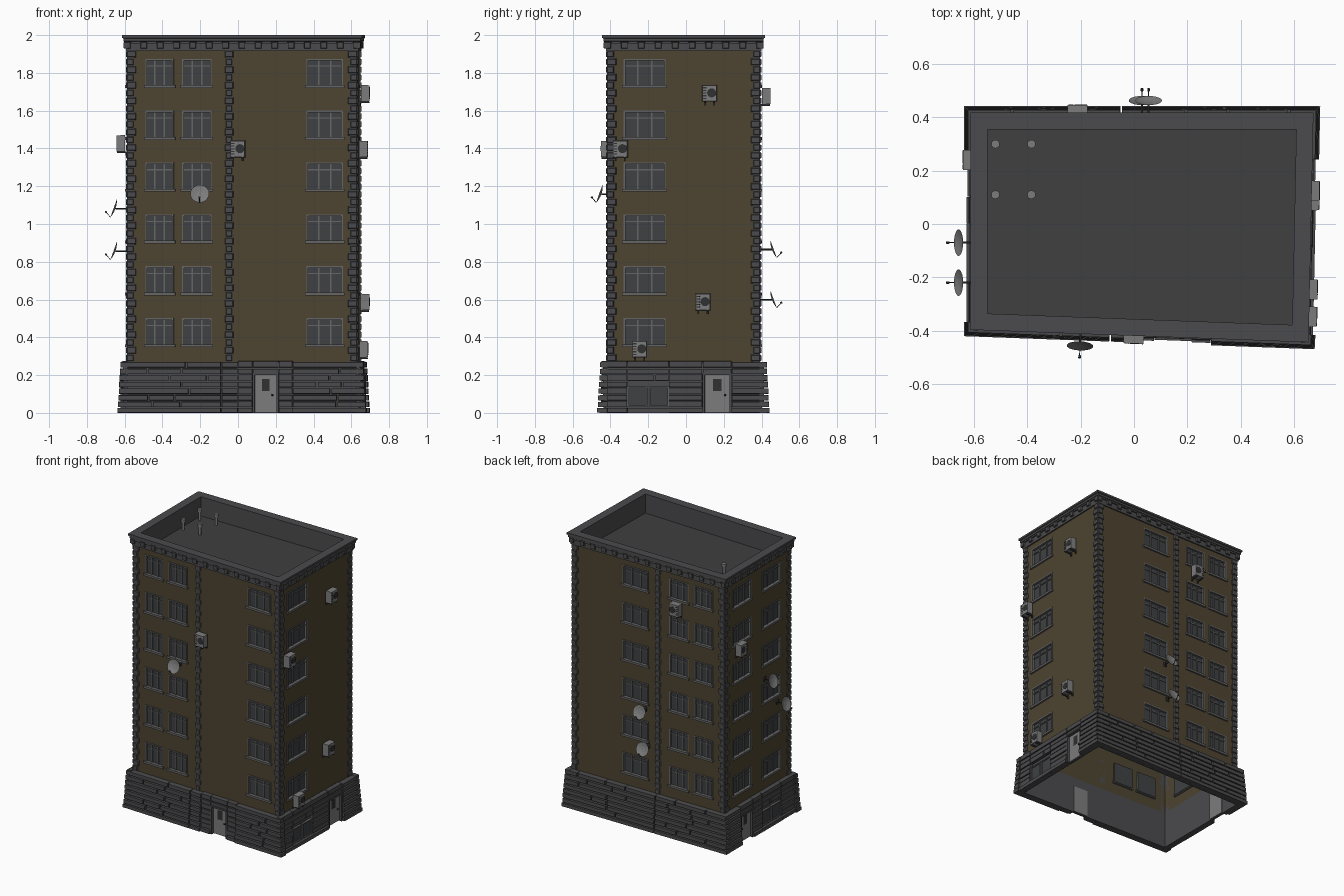
import bpy, bmesh, math, random
from mathutils import Vector, Matrix

if "Cube" in bpy.data.objects:
    bpy.data.objects.remove(bpy.data.objects["Cube"])

random.seed(4)
COL = {"wall": (.075, .058, .03), "stone": (.07, .07, .074), "frame": (.13, .13, .13),
       "glass": (.05, .052, .055), "roof": (.05, .05, .05), "metal": (.2, .2, .2), "dark": (.03, .03, .03)}
MATS = {}
for k, c in COL.items():
    MATS[k] = bpy.data.materials.new(k)
    MATS[k].diffuse_color = (*c, 1)

PARTS = {}
def part(name, mat):
    return PARTS.setdefault(name, (bmesh.new(), mat))[0]

# Slightly skewed footprint: front-left, front-right, back-right, back-left
C = [Vector(p) for p in ((-.585, -.37, 0), (.628, -.415, 0), (.645, .39, 0), (-.585, .39, 0))]
FRONT, RIGHT, BACK, LEFT = range(4)
UP = Vector((0, 0, 1))
DIR = [(C[(i + 1) % 4] - C[i]).normalized() for i in range(4)]
NRM = [d.cross(UP) for d in DIR]
Z0, Z1 = .27, 1.92

def ends(s):
    a = s % 2
    return sorted((C[s][a], C[(s + 1) % 4][a]))

def P(s, t, z, d):
    """Point on facade s at world x (or y) t, height z, distance d outward."""
    a, p, q = s % 2, C[s], C[(s + 1) % 4]
    r = p + (q - p) * ((t - p[a]) / (q[a] - p[a])) + NRM[s] * d
    r.z = z
    return r

def corner(i, d, z):
    n1, n2 = NRM[i - 1], NRM[i]
    r = C[i] + (n1 + n2) * (d / (1 + n1.dot(n2)))
    r.z = z
    return r

def box(bm, s, t0, t1, z0, z1, d0, d1, b=0):
    """Block on a facade; b shrinks the outer face to chamfer it."""
    v = [bm.verts.new(P(s, t, z, d)) for d, e in ((d0, 0), (d1, b))
         for t, z in ((t0 + e, z0 + e), (t1 - e, z0 + e), (t1 - e, z1 - e), (t0 + e, z1 - e))]
    for f in ((0, 1, 2, 3), (4, 5, 6, 7), (0, 1, 5, 4), (1, 2, 6, 5), (2, 3, 7, 6), (3, 0, 4, 7)):
        bm.faces.new([v[i] for i in f])

def rod(bm, p, q, r, seg=8):
    ax = q - p
    m = Matrix.Translation((p + q) / 2) @ UP.rotation_difference(ax).to_matrix().to_4x4()
    bmesh.ops.create_cone(bm, cap_ends=True, segments=seg, radius1=r, radius2=r, depth=ax.length, matrix=m)

# Windows: facade -> list of (t0, t1)
ROWS = [(.354 + .2745 * i, .502 + .2745 * i) for i in range(6)]
WINS = {FRONT: [(-.49, -.34), (-.295, -.14), (.362, .555)], RIGHT: [(-.33, -.108)],
        BACK: [(-.49, -.34), (-.295, -.14), (.03, .24)], LEFT: [(-.255, -.045), (.085, .295)]}

def window(s, t0, t1, z0, z1):
    fr = part("window_frames", "frame")
    box(part("window_glass", "glass"), s, t0, t1, z0, z1, -.016, -.012)
    w = .009
    for a in (t0, t1 - w):
        box(fr, s, a, a + w, z0, z1, -.013, .004)
    box(fr, s, t0, t1, z1 - w, z1, -.013, .004)
    box(fr, s, t0 - .008, t1 + .008, z0 - .006, z0 + w, -.013, .012)
    n = 3
    for i in range(1, n):
        m = t0 + (t1 - t0) * i / n
        box(fr, s, m - .004, m + .004, z0, z1, -.013, -.005)
    zt = z0 + (z1 - z0) * .74
    box(fr, s, t0, t1, zt - .003, zt + .003, -.013, -.006)

# Walls with window openings and reveals
bm = part("brick_walls", "wall")
for s in range(4):
    e = ends(s)
    ts = sorted(e + [x for w in WINS[s] for x in w])
    zs = sorted([Z0 - .02, Z1] + [z for r in ROWS for z in r])
    for a, b in zip(ts, ts[1:]):
        for c, d in zip(zs, zs[1:]):
            q = [(a, c), (b, c), (b, d), (a, d)]
            if (a, b) in WINS[s] and (c, d) in ROWS:
                for (u, v), (x, y) in zip(q, q[1:] + q[:1]):
                    bm.faces.new([bm.verts.new(P(s, *k)) for k in
                                  ((u, v, 0), (x, y, 0), (x, y, -.015), (u, v, -.015))])
                window(s, a, b, c, d)
            else:
                bm.faces.new([bm.verts.new(P(s, t, z, 0)) for t, z in q])
bmesh.ops.remove_doubles(bm, verts=bm.verts, dist=1e-5)

# Quoins at corners and on the middle strips
bm = part("quoins", "stone")
N = 40
h = (Z1 - Z0) / N
def quoin_strip(s, fn):
    box(bm, s, *fn(.034, .003), Z0, Z1, 0, .003)
    for i in range(N):
        wide = .046 if (i + s) % 2 else .034
        box(bm, s, *fn(wide, .009), Z0 + i * h + .003, Z0 + (i + 1) * h - .003, 0, .009, .004)
for s in range(4):
    lo, hi = ends(s)
    quoin_strip(s, lambda w, d: (lo - d * .5, lo + w))
    quoin_strip(s, lambda w, d: (hi - w, hi + d * .5))
for s in (FRONT, BACK):
    quoin_strip(s, lambda w, d: (-.047 - w / 2, -.047 + w / 2))

# Plinth: backing, bottom course, rusticated stones
bm = part("plinth", "stone")
def span(s, t0, t1, d):
    lo, hi = ends(s)
    return (lo - d if t0 is None else t0, hi + d if t1 is None else t1)

def rustic(s, t0, t1, first=0, smooth=False):
    top = .032 if smooth else .038
    if first == 0:
        d = .044 if smooth else .053
        box(bm, s, *span(s, t0, t1, d), 0, .026, 0, d, .001)
    a, b = span(s, t0, t1, .024)
    box(bm, s, a, b, .03 + first * .035, .268, 0, .024)
    for k in range(first, 7):
        d = top + (.004 if smooth else .012) * (6 - k) / 6
        a, b = span(s, t0, t1, d)
        z = .03 + k * .035
        while a < b - .001:
            e = min(a + random.uniform(.12, .4), b)
            if b - e < .06:
                e = b
            box(bm, s, a, e - (.006 if e < b else 0), z, z + (.035 if smooth and k % 2 == 0 else .03), 0, d, .002)
            a = e

for s in range(4):
    box(bm, s, *span(s, None, None, .012), 0, .268, -.002, .012)

def door(s, t0, t1, knob):
    bd, w = part("doors", "metal" if s == FRONT else "frame"), t1 - t0
    box(bd, s, t0, t1, .004, .2, -.008, .018)
    box(part("door_glass", "dark"), s, t0 + w * .33, t0 + w * .67, .115, .18, .017, .0195)
    k = t0 + w * knob
    box(part("door_knobs", "dark"), s, k - .005, k + .005, .09, .1, .018, .027, .001)
    fr = part("door_frames", "stone")
    for a in (t0 - .012, t1):
        box(fr, s, a, a + .012, 0, .2, 0, .036)
    box(fr, s, t0 - .012, t1 + .012, .2, .212, 0, .04)

def cellar(s, t0, t1):
    m = (t0 + t1) / 2
    for a, b in ((t0, m - .004), (m + .004, t1)):
        box(part("cellar_glass", "glass"), s, a, b, .03, .14, 0, .022)
        fr = part("cellar_frames", "frame")
        for x in (a, b - .008):
            box(fr, s, x, x + .008, .03, .14, .01, .03)
        for z in (.03, .132):
            box(fr, s, a, b, z, z + .008, .01, .03)

rustic(FRONT, None, -.09)
rustic(FRONT, -.086, 0)
rustic(FRONT, 0, .078, smooth=True)
rustic(FRONT, .078, .217, 5, True)
rustic(FRONT, .217, .29, smooth=True)
rustic(FRONT, .29, None)
door(FRONT, .09, .205, .82)
rustic(BACK, None, -.05)
rustic(BACK, -.046, None)
for s, w0, w1, d0, d1 in ((RIGHT, -.31, -.09, .1, .23), (LEFT, -.22, 0, .115, .24)):
    rustic(s, None, w0, smooth=True)
    rustic(s, w0, w1, 4, True)
    box(bm, s, w0, w1, 0, .026, 0, .044)
    rustic(s, w1, d0 - .012, smooth=True)
    rustic(s, d0 - .012, d1 + .012, 5, True)
    rustic(s, d1 + .012, None)
    cellar(s, w0, w1)
    door(s, d0, d1, .82)

# Cornice ring, parapet and flat roof
bm = part("cornice", "stone")
prof = [(0, 1.915), (.009, 1.915), (.009, 1.962), (.021, 1.968), (.021, 1.982),
        (.028, 1.986), (.028, 2.0), (-.035, 2.0), (-.035, 1.86)]
rings = [[bm.verts.new(corner(i, d, z)) for i in range(4)] for d, z in prof]
for r, q in zip(rings, rings[1:]):
    for i in range(4):
        j = (i + 1) % 4
        bm.faces.new((r[i], r[j], q[j], q[i]))
bm2 = part("cornice_corbels", "stone")
for s in range(4):
    lo, hi = ends(s)
    n = round((hi - lo) / .086)
    for i in range(n + 1):
        t = lo + (hi - lo) * i / n
        box(bm2, s, t - .019, t + .019, 1.928, 1.966, 0, .02, .004)
        if i < n:
            t += (hi - lo) / n / 2
            box(bm2, s, t - .025, t + .025, 1.955, 1.966, 0, .018)
bm = part("roof_deck", "roof")
bm.faces.new([bm.verts.new(corner(i, -.035, 1.86)) for i in range(4)])

# Roof vents
for x in (-.52, -.385):
    for y in (.11, .30):
        bm = part("roof_vents", "metal")
        rod(bm, Vector((x, y, 1.86)), Vector((x, y, 1.925)), .009, 10)
        rod(bm, Vector((x, y, 1.92)), Vector((x, y, 1.94)), .016, 12)

# Air conditioners
for s, t, z in ((FRONT, 0, 1.395), (RIGHT, .125, 1.69), (RIGHT, -.347, 1.395), (RIGHT, .09, .585),
                (RIGHT, -.245, .335), (LEFT, .24, 1.425), (BACK, -.212, 1.675)):
    bm, dk = part("air_conditioners", "metal"), part("air_conditioner_grilles", "dark")
    box(bm, s, t - .039, t + .039, z - .042, z + .046, .012, .057, .002)
    c = t + .012
    rod(dk, P(s, c, z + .004, .055), P(s, c, z + .004, .0585), .024, 16)
    for i in range(5):
        zz = z - .028 + i * .014
        box(dk, s, t - .034, t - .016, zz, zz + .006, .055, .0585)
    for a in (t - .028, t + .02):
        box(dk, s, a, a + .008, z - .05, z - .041, 0, .055)
        box(dk, s, a, a + .008, z - .062, z - .041, 0, .01)

# Satellite dishes
for s, t, z in ((FRONT, -.2, 1.157), (LEFT, -.07, 1.08), (LEFT, -.22, .855), (BACK, .055, .865), (BACK, .03, .6)):
    bm, rd = part("satellite_dishes", "metal"), part("dish_arms", "dark")
    a = math.radians(20)
    ax = NRM[s] * math.cos(a) + UP * math.sin(a)
    v = UP * math.cos(a) - NRM[s] * math.sin(a)
    c = P(s, t, z, .064)
    rim = []
    for r in (.016, .032, .05):
        rim.append([bm.verts.new(c + (DIR[s] * math.cos(k * math.pi / 10) + v * math.sin(k * math.pi / 10)) * r
                                 + ax * (r * r * 4)) for k in range(20)])
    bm.faces.new(rim[0])
    for p, q in zip(rim, rim[1:]):
        for k in range(20):
            bm.faces.new((p[k - 1], p[k], q[k], q[k - 1]))
    tip = P(s, t, z - .016, .115)
    rod(rd, P(s, t, z, 0), c, .004)
    rod(rd, c - v * .05 + ax * .01, tip, .002, 6)
    rod(rd, tip - ax * .006, tip + ax * .004, .005)
    box(rd, s, t - .012, t + .012, z - .015, z + .015, 0, .005)

# Turn every collected mesh into an object
for name, (bm, mat) in PARTS.items():
    bmesh.ops.recalc_face_normals(bm, faces=bm.faces)
    if name == "roof_deck" and bm.faces[:][0].normal.z < 0:
        bmesh.ops.reverse_faces(bm, faces=bm.faces)
    if name in ("satellite_dishes", "dish_arms", "roof_vents"):
        for f in bm.faces:
            f.smooth = len(f.verts) == 4
    me = bpy.data.meshes.new(name)
    bm.to_mesh(me)
    bm.free()
    me.materials.append(MATS[mat])
    bpy.context.collection.objects.link(bpy.data.objects.new(name, me))

for m in bpy.data.materials:
    if m.users and not m.is_grease_pencil:
        m.use_nodes = True
        m.node_tree.nodes["Principled BSDF"].inputs["Base Color"].default_value = m.diffuse_color
